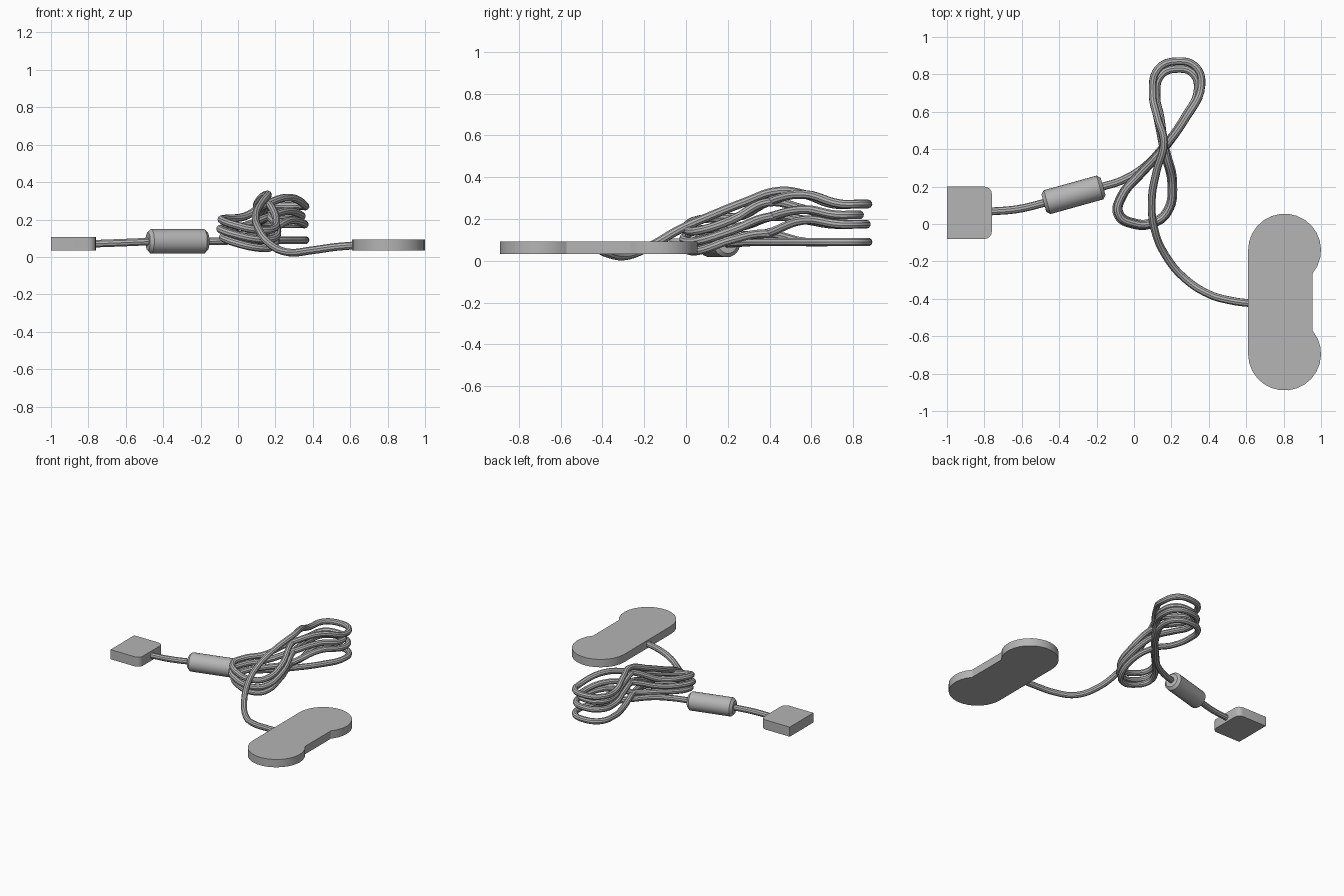
import bpy, bmesh
from math import cos, sin, acos, pi
from mathutils import Vector

cube = bpy.data.objects.get("Cube")
if cube:
    bpy.data.objects.remove(cube, do_unlink=True)

# Single matte grey for every part
grey = bpy.data.materials.new("matte_grey")
grey.use_nodes = True
colour = (0.46, 0.46, 0.46, 1)
grey.diffuse_color = colour
grey.node_tree.nodes["Principled BSDF"].inputs["Base Color"].default_value = colour


def select_only(ob):
    bpy.ops.object.select_all(action='DESELECT')
    ob.select_set(True)
    bpy.context.view_layer.objects.active = ob


def finish(ob):
    ob.data.materials.clear()
    ob.data.materials.append(grey)
    select_only(ob)
    bpy.ops.object.shade_smooth_by_angle(angle=pi / 6)


def slab(name, outline, bottom, top):
    """Extrude a flat outline between two heights."""
    bm = bmesh.new()
    face = bm.faces.new([bm.verts.new((x, y, bottom)) for x, y in outline])
    out = bmesh.ops.extrude_face_region(bm, geom=[face])
    moved = [v for v in out["geom"] if isinstance(v, bmesh.types.BMVert)]
    bmesh.ops.translate(bm, verts=moved, vec=(0, 0, top - bottom))
    bmesh.ops.recalc_face_normals(bm, faces=bm.faces)
    mesh = bpy.data.meshes.new(name)
    bm.to_mesh(mesh)
    bm.free()
    ob = bpy.data.objects.new(name, mesh)
    bpy.context.collection.objects.link(ob)
    finish(ob)


def arc(cx, cy, r, start, end, steps):
    angles = [start + (end - start) * i / steps for i in range(steps + 1)]
    return [(cx + r * cos(a), cy + r * sin(a)) for a in angles]


def cable(name, points, radius=0.021):
    """Round cable running smoothly through the points."""
    data = bpy.data.curves.new(name, 'CURVE')
    data.dimensions = '3D'
    data.resolution_u = 6
    data.bevel_depth = radius
    data.bevel_resolution = 3
    data.use_fill_caps = True
    spline = data.splines.new('BEZIER')
    spline.bezier_points.add(len(points) - 1)
    for bp, p in zip(spline.bezier_points, points):
        bp.co = p
        bp.handle_left_type = bp.handle_right_type = 'AUTO'
    ob = bpy.data.objects.new(name, data)
    bpy.context.collection.objects.link(ob)
    select_only(ob)
    bpy.ops.object.convert(target='MESH')
    finish(bpy.context.object)


# Plug block with two rounded corners toward the cable
slab("plug_block",
     [(-1, 0.2), (-1, -0.08)]
     + arc(-0.8, -0.04, 0.04, -pi / 2, 0, 4)
     + arc(-0.8, 0.16, 0.04, 0, pi / 2, 4), 0.035, 0.107)

# Bone-shaped pad: straight inner edge, shallow notch on the outer edge
PAD_R = 0.195
notch = acos(0.15 / PAD_R)
slab("pad",
     arc(0.805, -0.14, PAD_R, -notch, pi, 16)
     + arc(0.805, -0.695, PAD_R, pi, 2 * pi + notch, 16), 0.033, 0.092)

# Chamfered barrel around the cable
start, end = Vector((-0.482, 0.112, 0.083)), Vector((-0.165, 0.2, 0.083))
bpy.ops.mesh.primitive_cylinder_add(vertices=24, radius=0.066,
                                    depth=(end - start).length,
                                    location=(start + end) / 2)
barrel = bpy.context.object
barrel.name = "cable_barrel"
barrel.rotation_euler = (end - start).to_track_quat('Z', 'Y').to_euler()
bevel = barrel.modifiers.new("chamfer", 'BEVEL')
bevel.width = 0.018
bevel.limit_method = 'ANGLE'
finish(barrel)

# Short lead between plug and barrel
cable("plug_lead", [(-0.78, 0.066, 0.07), (-0.62, 0.08, 0.076), (-0.46, 0.118, 0.083)])


def far_lobe(z, rise, s):
    """Back loop, counter-clockwise; s pulls it in toward its middle."""
    pts = [(0.28, 0.57, z + rise), (0.36, 0.74, z), (0.33, 0.84, z),
           (0.23, 0.87, z), (0.13, 0.83, z), (0.1, 0.7, z), (0.125, 0.57, z + rise)]
    return [(0.23 + (x - 0.23) * s, 0.6 + (y - 0.6) * s, h) for x, y, h in pts]


def near_lobe(z, mid, s):
    """Front loop, clockwise, tilted up toward its left end."""
    pts = [(0.17, 0.4, mid), (0.21, 0.22, z + 0.05), (0.18, 0.06, z),
           (0.1, 0.0, z), (0, -0.005, z + 0.02), (-0.09, 0.05, z + 0.05),
           (-0.07, 0.15, z + 0.06), (0.03, 0.27, z + 0.07), (0.15, 0.4, mid)]
    return [(0.08 + (x - 0.08) * s, 0.15 + (y - 0.15) * s, h) for x, y, h in pts]


# Long cable: bundled in stacked figure-eight loops, then out to the pad
path = [(-0.18, 0.196, 0.083), (-0.06, 0.235, 0.085), (0.06, 0.31, 0.09),
        (0.17, 0.43, 0.09)]
path += far_lobe(0.09, 0.0, 1.0)
path += near_lobe(0.05, 0.13, 0.92)
path += far_lobe(0.175, 0.02, 0.97)
path += near_lobe(0.095, 0.21, 1.0)
path += far_lobe(0.22, 0.025, 0.85)
path += near_lobe(0.145, 0.28, 0.96)
path += far_lobe(0.272, 0.045, 1.0)
path += [(0.16, 0.44, 0.333), (0.12, 0.28, 0.28), (0.095, 0.13, 0.22),
         (0.11, -0.03, 0.15), (0.17, -0.17, 0.07), (0.27, -0.29, 0.024),
         (0.4, -0.375, 0.036), (0.52, -0.41, 0.053), (0.63, -0.425, 0.062)]
cable("bundled_cable", path)
